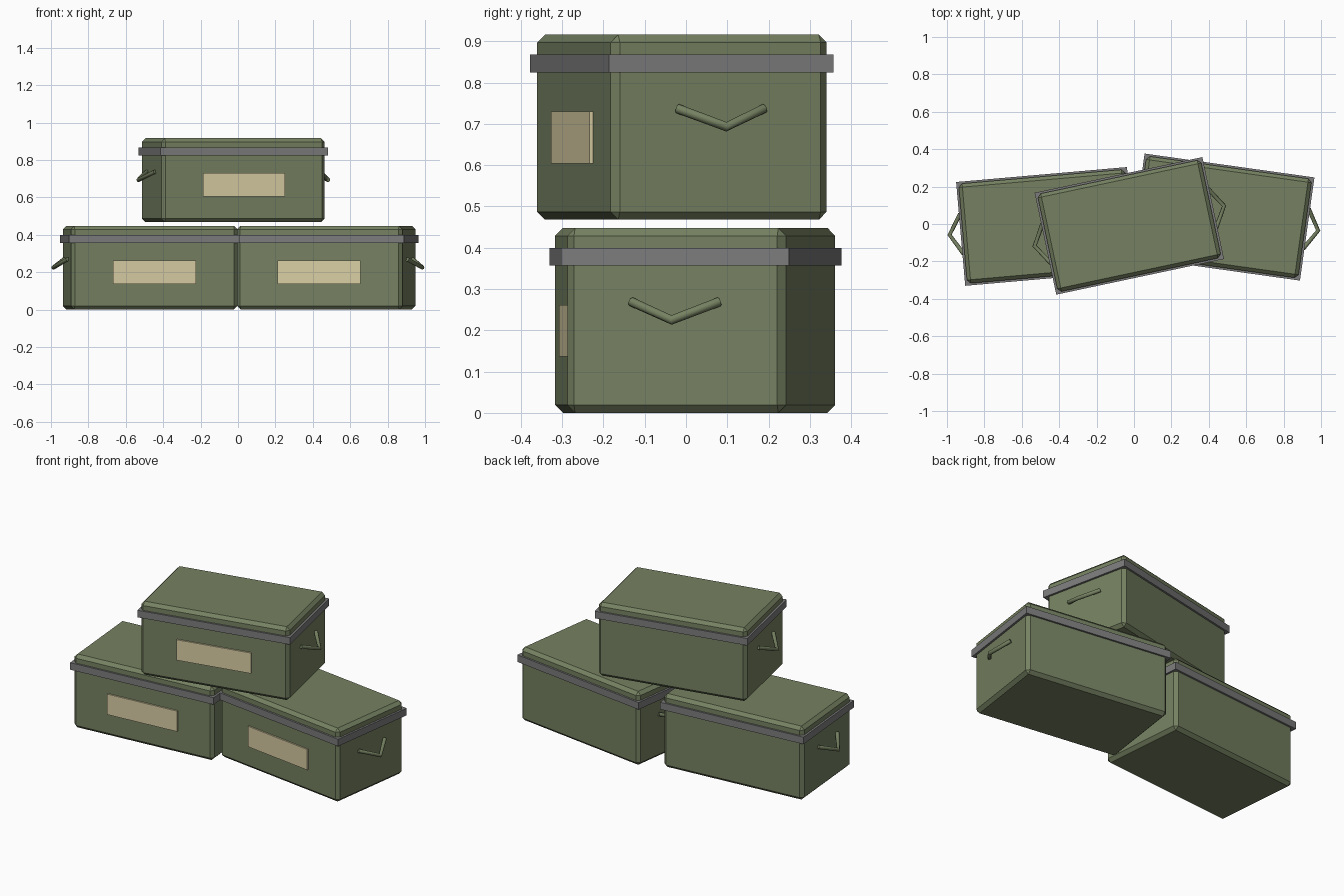
import bpy, bmesh, math
from mathutils import Matrix

if "Cube" in bpy.data.objects:
    bpy.data.objects.remove(bpy.data.objects["Cube"])


def material(name, rgb):
    m = bpy.data.materials.new(name)
    m.diffuse_color = (*rgb, 1)
    m.use_nodes = True
    m.node_tree.nodes["Principled BSDF"].inputs["Base Color"].default_value = m.diffuse_color
    return m


GREEN = material("olive_green", (0.18, 0.22, 0.12))
GREY = material("band_grey", (0.20, 0.20, 0.20))
CREAM = material("label_cream", (0.69, 0.61, 0.37))


def box(name, size, centre, mat, place, bevel=0):
    bm = bmesh.new()
    bmesh.ops.create_cube(bm, size=1)
    bmesh.ops.scale(bm, vec=size, verts=bm.verts)
    bmesh.ops.translate(bm, vec=centre, verts=bm.verts)
    if bevel:
        bmesh.ops.bevel(bm, geom=bm.edges[:], offset=bevel, segments=1,
                        affect='EDGES')
    me = bpy.data.meshes.new(name)
    bm.to_mesh(me)
    bm.free()
    me.materials.append(mat)
    ob = bpy.data.objects.new(name, me)
    ob.matrix_world = place
    bpy.context.collection.objects.link(ob)


def handle(name, side, place):
    # bent rod that droops away from the end wall
    cu = bpy.data.curves.new(name, 'CURVE')
    cu.dimensions = '3D'
    cu.bevel_depth = 0.0115
    cu.bevel_resolution = 2
    cu.use_fill_caps = True
    sp = cu.splines.new('POLY')
    sp.points.add(2)
    path = [(0.452, -0.107, 0.269), (0.518, 0, 0.225), (0.452, 0.107, 0.269)]
    for p, (x, y, z) in zip(sp.points, path):
        p.co = (side * x, side * y, z, 1)
    cu.materials.append(GREEN)
    ob = bpy.data.objects.new(name, cu)
    ob.matrix_world = place
    bpy.context.collection.objects.link(ob)
    bpy.ops.object.select_all(action='DESELECT')
    ob.select_set(True)
    bpy.context.view_layer.objects.active = ob
    bpy.ops.object.convert(target='MESH')


def crate(prefix, x, y, z, angle):
    place = (Matrix.Translation((x, y, z))
             @ Matrix.Rotation(math.radians(angle), 4, 'Z'))
    # chamfered body with lid, seam band, front label, end handles
    box(prefix + "_body", (0.893, 0.535, 0.448), (0, 0, 0.224), GREEN, place, 0.019)
    box(prefix + "_lid_band", (0.917, 0.557, 0.043), (0, 0, 0.378), GREY, place)
    box(prefix + "_label", (0.447, 0.009, 0.125), (0, -0.272, 0.199), CREAM, place)
    for side, word in ((-1, "left"), (1, "right")):
        handle(f"{prefix}_{word}_handle", side, place)


crate("left_crate", -0.47, -0.013, 0, 5)
crate("right_crate", 0.472, 0.037, 0, -8)
crate("top_crate", -0.025, -0.01, 0.468, 12)
